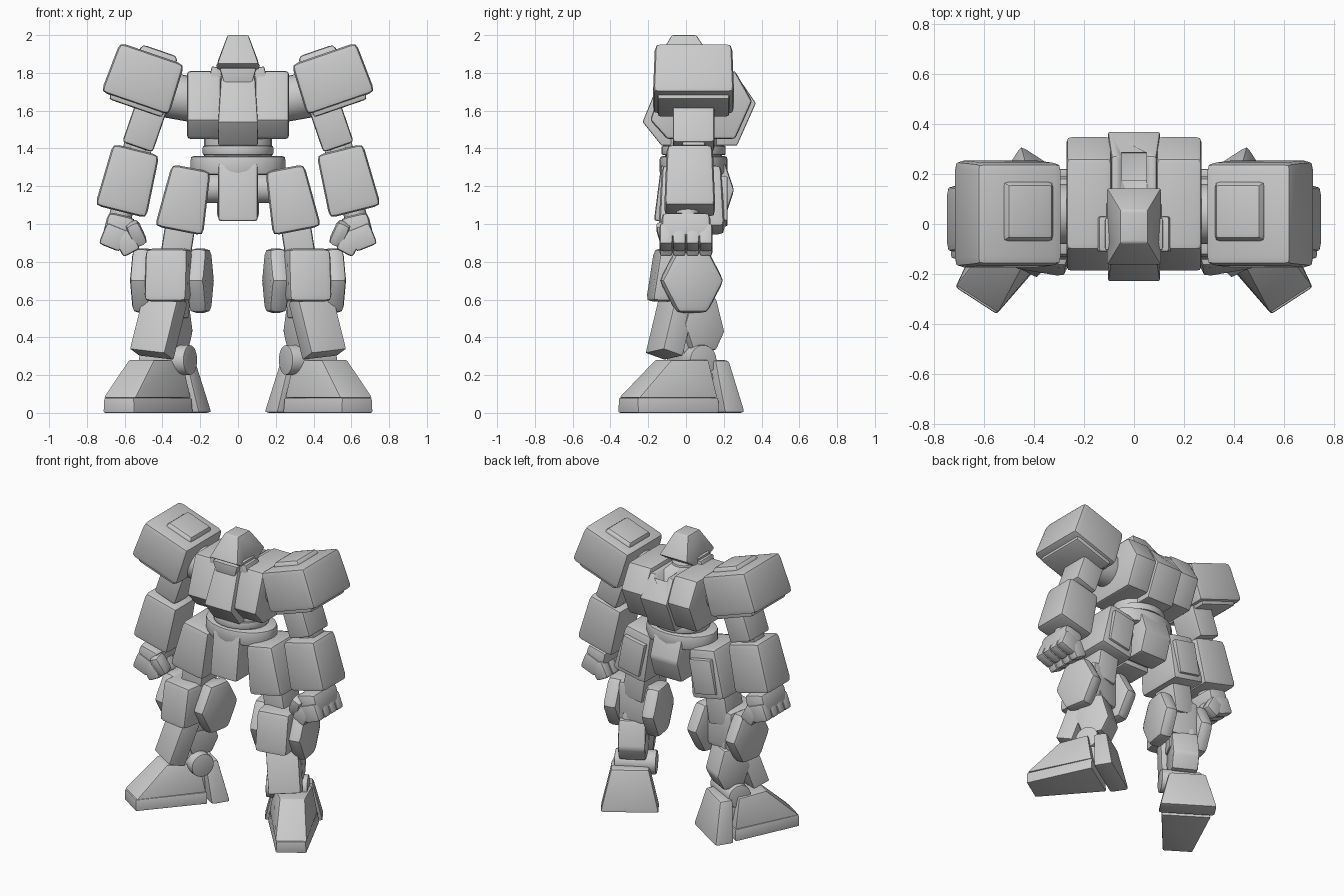
import bpy, bmesh
from math import radians, sin, cos
from mathutils import Matrix, Vector, Euler

default_cube = bpy.data.objects.get("Cube")
if default_cube:
    bpy.data.objects.remove(default_cube, do_unlink=True)

GREY = (.6, .6, .6, 1)
armor_grey = bpy.data.materials.new("armor grey")
armor_grey.use_nodes = True
armor_grey.diffuse_color = GREY
armor_grey.node_tree.nodes["Principled BSDF"].inputs["Base Color"].default_value = GREY

# Edge softness shared by all parts
SOFT, MEDIUM, CRISP = .035, .02, .01


def finish(name, bm, at, lean, tilt, yaw, bevel, pair):
    """Bevel, place and shade a solid; paired parts are mirrored to the right side."""
    bmesh.ops.recalc_face_normals(bm, faces=bm.faces)
    sharp_edges = [edge for edge in bm.edges if edge.calc_face_angle(0) > radians(20)]
    bmesh.ops.bevel(bm, geom=sharp_edges, offset=bevel, segments=2, profile=.6,
                    affect='EDGES', clamp_overlap=True)
    turn = Euler((radians(lean), radians(tilt), radians(yaw))).to_matrix().to_4x4()
    bm.transform(Matrix.Translation(at) @ turn)
    for prefix in (("left_", "right_") if pair else ("",)):
        if prefix == "right_":
            bm.transform(Matrix.Scale(-1, 4, Vector((1, 0, 0))))
            bmesh.ops.reverse_faces(bm, faces=bm.faces)
        mesh = bpy.data.meshes.new(prefix + name)
        bm.to_mesh(mesh)
        mesh.materials.append(armor_grey)
        mesh.shade_smooth()
        mesh.set_sharp_from_angle(angle=radians(38))
        part = bpy.data.objects.new(prefix + name, mesh)
        bpy.context.collection.objects.link(part)
    bm.free()
    return part


def block(name, at, size, lean=0, tilt=0, yaw=0, top=(1, 1), slide=0, nose=1, bevel=MEDIUM, pair=True):
    """Box with a scaled and shifted top; nose narrows its front."""
    bm = bmesh.new()
    bmesh.ops.create_cube(bm, size=1)
    for vert in bm.verts:
        is_front, is_top = vert.co.y < 0, vert.co.z > 0
        vert.co *= Vector(size)
        if is_front:
            vert.co.x *= nose
        if is_top:
            vert.co.x *= top[0]
            vert.co.y = vert.co.y * top[1] + slide
    return finish(name, bm, at, lean, tilt, yaw, bevel, pair)


def hexagon(name, at, size, inset, front=0, back=0, crown=1, yaw=0, bevel=MEDIUM, pair=True):
    """Six-sided side outline; front and back set the heights of its points."""
    width, depth, height = (side / 2 for side in size)
    flat = depth - inset
    outline = [(-depth, front), (-flat, height), (flat, height),
               (depth, back), (flat, -height), (-flat, -height)]
    bm = bmesh.new()
    rings = []
    for side in (-width, width):
        rings.append([bm.verts.new((side * (crown if z == height else 1), y, z)) for y, z in outline])
        bm.faces.new(rings[-1])
    for i, (near, far) in enumerate(zip(*rings)):
        bm.faces.new((rings[0][i - 1], near, far, rings[1][i - 1]))
    return finish(name, bm, at, 0, 0, yaw, bevel, pair)


def drum(name, at, radius, depth, tilt=0, yaw=0, stretch=1, bevel=CRISP, pair=True):
    """Round joint, optionally stretched sideways."""
    bm = bmesh.new()
    bmesh.ops.create_cone(bm, cap_ends=True, segments=24, radius1=radius, radius2=radius, depth=depth)
    bm.transform(Matrix.Scale(stretch, 4, Vector((1, 0, 0))))
    return finish(name, bm, at, 0, tilt, yaw, bevel, pair)


def ahead(origin, yaw, distance, height):
    """Point in front of an origin that is turned by yaw."""
    turn = radians(yaw)
    return Vector(origin) + Vector((sin(turn) * distance, -cos(turn) * distance, height))


# Head
hexagon("helmet", at=(0, -.01, 1.9), size=(.22, .31, .2), inset=.09, front=-.05, back=-.04,
        crown=.5, bevel=CRISP, pair=False)
block("face_guard", at=(0, -.05, 1.77), size=(.13, .18, .11), top=(1.5, 1.1), bevel=CRISP, pair=False)
block("cheek", at=(.09, -.04, 1.8), size=(.04, .13, .1), tilt=8, bevel=CRISP)
drum("neck", at=(0, .02, 1.7), radius=.08, depth=.2, pair=False)

# Chest with a slot cut behind the neck
core = hexagon("chest_core", at=(0, .07, 1.6), size=(.21, .6, .37), inset=.1,
               front=-.06, back=.04, crown=.85, bevel=CRISP, pair=False)
slot = block("slot_cutter", at=(0, .23, 1.75), size=(.1, .11, .3), bevel=.001, pair=False)
slot.hide_render = slot.hide_viewport = True
cut = core.modifiers.new("slot", 'BOOLEAN')
cut.object = slot
cut.operation = 'DIFFERENCE'
hexagon("chest_panel", at=(.18, .08, 1.63), size=(.18, .54, .36), inset=.09, front=-.08, back=.02)
block("collar", at=(.12, -.04, 1.78), size=(.06, .14, .1), tilt=-12, bevel=CRISP)
drum("shoulder_socket", at=(.3, .04, 1.67), radius=.12, depth=.2, tilt=80)

# Waist and skirts
drum("abdomen", at=(0, .04, 1.42), radius=.15, depth=.16, stretch=1.2, pair=False)
drum("waist_ring", at=(0, .04, 1.39), radius=.17, depth=.05, stretch=1.1, pair=False)
drum("belt", at=(0, .04, 1.31), radius=.18, depth=.1, stretch=1.4, bevel=MEDIUM, pair=False)
block("pelvis", at=(0, .04, 1.18), size=(.2, .26, .26), pair=False)
block("front_skirt", at=(0, -.07, 1.17), size=(.21, .2, .31), top=(1, .8), slide=.02, pair=False)
hexagon("rear_skirt", at=(0, .13, 1.18), size=(.22, .25, .3), inset=.05, pair=False)
drum("hip_joint", at=(.14, .04, 1.19), radius=.08, depth=.3, tilt=90)
block("thigh_armor", at=(.28, .03, 1.13), size=(.26, .35, .34), tilt=-11, top=(.8, .9), bevel=SOFT)
block("thigh_rear_plate", at=(.28, .2, 1.12), size=(.17, .04, .24), tilt=-11, bevel=CRISP)

# Shoulder armor
SHOULDER = -19
block("shoulder_armor", at=(.5, .04, 1.77), size=(.38, .43, .28), tilt=SHOULDER, top=(.95, .95), bevel=SOFT)
block("shoulder_top_plate", at=(.42, .05, 1.9), size=(.22, .25, .04), tilt=SHOULDER, top=(.85, .85))
block("shoulder_skirt", at=(.53, .04, 1.65), size=(.3, .38, .08), tilt=SHOULDER)

# Arms
ARM = -14
block("upper_arm", at=(.49, .04, 1.53), size=(.17, .22, .26), tilt=SHOULDER)
block("elbow_core", at=(.53, .04, 1.39), size=(.09, .13, .2), tilt=ARM)
drum("elbow_pin", at=(.53, .04, 1.41), radius=.06, depth=.15, tilt=90 + ARM)
block("forearm", at=(.58, .02, 1.23), size=(.28, .27, .34), tilt=ARM, top=(.9, .9), bevel=SOFT)
drum("wrist", at=(.62, .01, 1.05), radius=.06, depth=.1, tilt=ARM)

# Fists
block("palm", at=(.63, 0, .98), size=(.15, .26, .14), tilt=ARM, bevel=SOFT)
for finger in range(4):
    across = (finger - 1.5) * .07
    block(f"knuckle_{finger}", at=(.66, across, .93), size=(.12, .07, .12), tilt=-22)
    block(f"fingertip_{finger}", at=(.59, across, .9), size=(.1, .07, .12), tilt=28)
block("thumb", at=(.54, -.1, .95), size=(.08, .1, .14), lean=15, tilt=25, bevel=SOFT)

# Thighs and knees
KNEE = 10
block("thigh", at=(.32, .03, .9), size=(.16, .19, .28), tilt=-9)
block("kneecap", at=(.36, -.04, .73), size=(.23, .32, .28), yaw=KNEE, top=(1, .85), slide=.02, bevel=SOFT)
for guard, x in (("knee_inner_guard", .2), ("knee_outer_guard", .5)):
    hexagon(guard, at=(x, .03, .7), size=(.1, .34, .34), inset=.09, yaw=KNEE, bevel=SOFT)

# Shins and ankles
SHIN = 28
block("shin_armor", at=(.42, -.08, .46), size=(.21, .12, .32), lean=-18, tilt=-6, yaw=SHIN, bevel=CRISP)
hexagon("calf", at=(.37, .06, .47), size=(.18, .24, .28), inset=.05, back=-.04, yaw=SHIN)
block("knee_post", at=(.37, .02, .58), size=(.17, .18, .16), yaw=SHIN)
block("ankle_post", at=(.37, .02, .3), size=(.12, .14, .22), yaw=SHIN)
drum("ankle_pin", at=(.37, .03, .28), radius=.08, depth=.27, tilt=90, yaw=SHIN)

# Feet: tapered toe and flared heel with a gap between them
FOOT = 33
ANKLE = (.4, .05, 0)
block("foot_sole", at=ahead(ANKLE, FOOT, .19, .04), size=(.33, .47, .08), yaw=FOOT,
      nose=.6, top=(.95, 1), bevel=CRISP)
block("foot_upper", at=ahead(ANKLE, FOOT, .19, .18), size=(.31, .46, .2), yaw=FOOT,
      nose=.65, top=(.8, .45), slide=.09, bevel=CRISP)
block("heel", at=ahead(ANKLE, FOOT, -.13, .14), size=(.38, .13, .28), yaw=FOOT,
      top=(.65, .7), slide=-.04)
block("sole_bridge", at=ahead(ANKLE, FOOT, -.05, .14), size=(.18, .2, .14), yaw=FOOT, bevel=CRISP)
